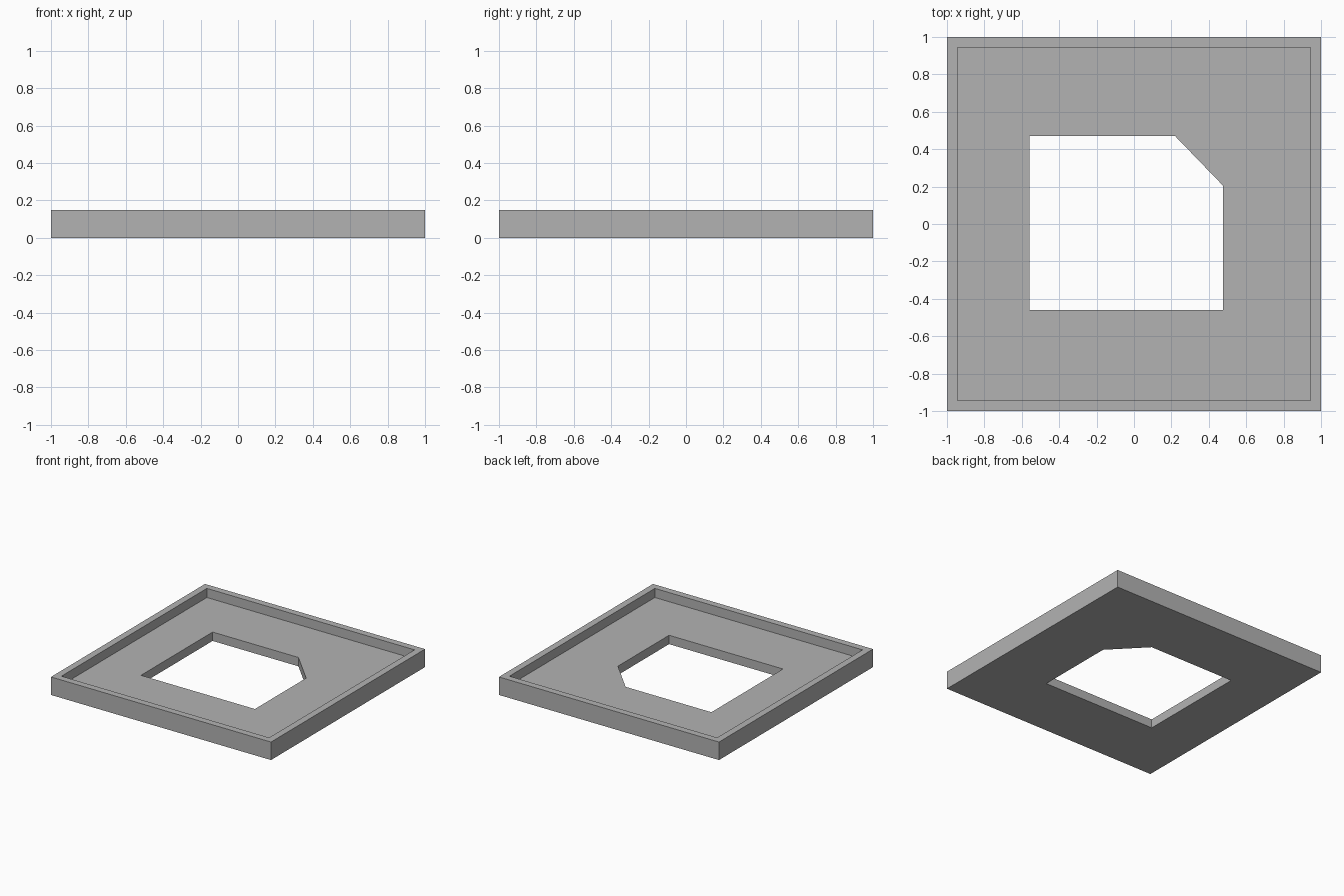
import bpy
import bmesh

cube = bpy.data.objects.get("Cube")
if cube:
    bpy.data.objects.remove(cube, do_unlink=True)

HEIGHT, FLOOR = 0.148, 0.073
OUTER, INNER = 1.0, 0.944

grey = bpy.data.materials.new("plain grey")
grey.use_nodes = True
colour = (0.45, 0.45, 0.45, 1)
grey.diffuse_color = colour
grey.node_tree.nodes["Principled BSDF"].inputs["Base Color"].default_value = colour

bm = bmesh.new()


def square(r):
    return [(-r, -r), (r, -r), (r, r), (-r, r)]


def ring(points, z):
    verts = [bm.verts.new((x, y, z)) for x, y in points]
    edges = [bm.edges.new((v, verts[i - 1])) for i, v in enumerate(verts)]
    return verts, edges


def wall(a, b):
    for i in range(len(a[0])):
        bm.faces.new((a[0][i - 1], a[0][i], b[0][i], b[0][i - 1]))


def sheet(outline, hole, normal):
    bmesh.ops.triangle_fill(bm, use_beauty=True, use_dissolve=False,
                            edges=outline[1] + hole[1], normal=normal)


# Opening with one clipped corner
opening = [(-0.56, -0.46), (0.476, -0.46), (0.476, 0.205),
           (0.22, 0.47), (-0.56, 0.47)]

# Raised rim: outside wall, top lip and inside wall
base = ring(square(OUTER), 0)
top = ring(square(OUTER), HEIGHT)
lip = ring(square(INNER), HEIGHT)
floor = ring(square(INNER), FLOOR)
wall(base, top)
wall(top, lip)
wall(lip, floor)

# Recessed floor, underside and sides of the opening
hole_top = ring(opening, FLOOR)
hole_base = ring(opening, 0)
wall(hole_top, hole_base)
sheet(floor, hole_top, (0, 0, 1))
sheet(base, hole_base, (0, 0, -1))

bmesh.ops.recalc_face_normals(bm, faces=bm.faces[:])
mesh = bpy.data.meshes.new("tray_frame")
bm.to_mesh(mesh)
bm.free()
mesh.materials.append(grey)
tray = bpy.data.objects.new("tray_frame", mesh)
bpy.context.collection.objects.link(tray)
